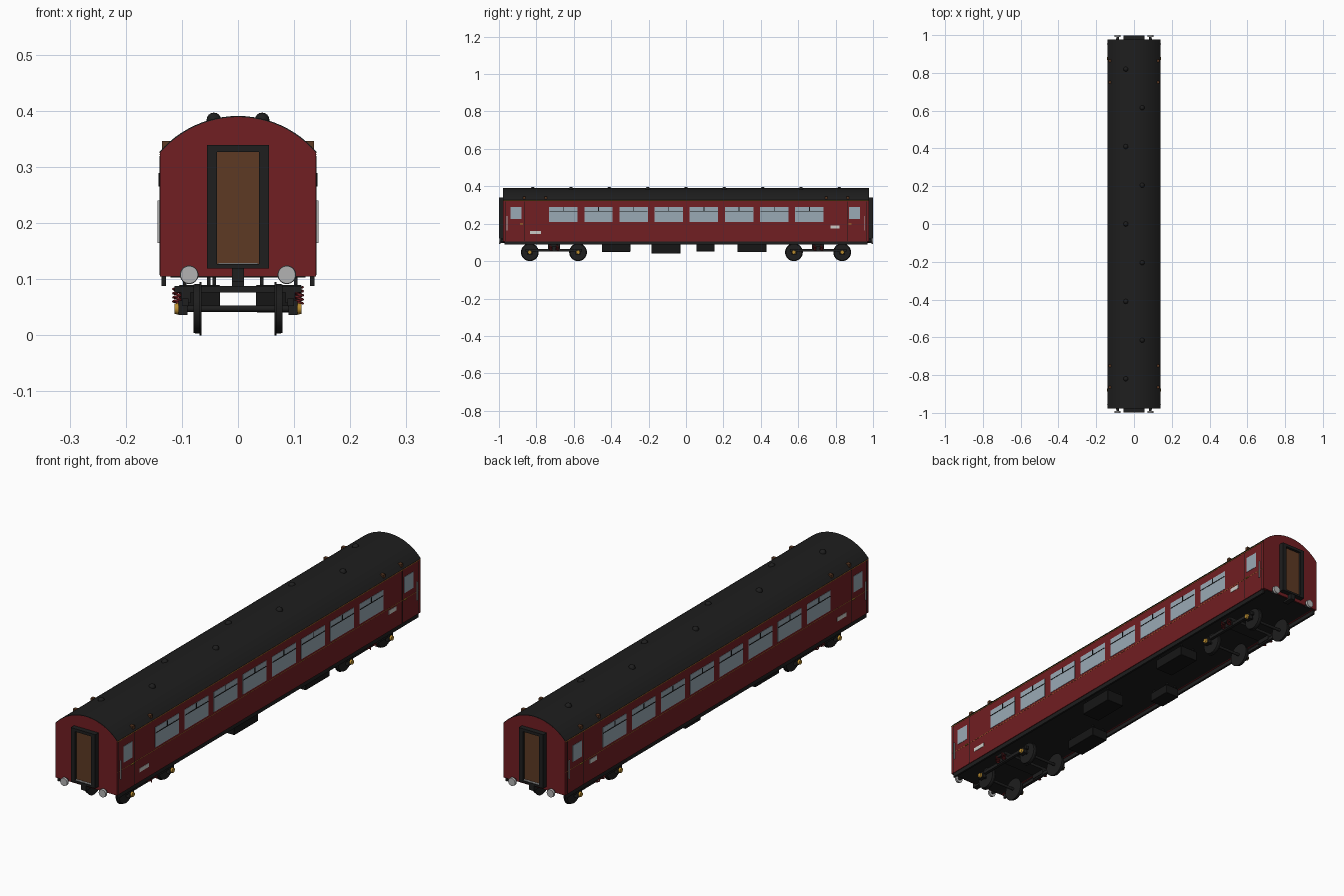
import bpy, bmesh, math
from mathutils import Matrix, Vector

if "Cube" in bpy.data.objects:
    bpy.data.objects.remove(bpy.data.objects["Cube"])

COL = {"red": (0.165, 0.013, 0.016, 1), "black": (0.013, 0.013, 0.013, 1),
       "glass": (0.32, 0.4, 0.46, 1), "gold": (0.5, 0.27, 0.03, 1),
       "brown": (0.11, 0.042, 0.017, 1), "silver": (0.45, 0.45, 0.45, 1),
       "white": (0.6, 0.6, 0.57, 1), "dark": (0.008, 0.008, 0.008, 1)}
MATS = {}
for key, c in COL.items():
    MATS[key] = bpy.data.materials.new(key)
    MATS[key].diffuse_color = c


def finish(name, bm, mat):
    me = bpy.data.meshes.new(name)
    bmesh.ops.recalc_face_normals(bm, faces=bm.faces)
    bm.to_mesh(me)
    bm.free()
    me.materials.append(MATS[mat])
    me.shade_smooth()
    me.set_sharp_from_angle(angle=math.radians(35))
    ob = bpy.data.objects.new(name, me)
    bpy.context.collection.objects.link(ob)
    return ob


def boxes(name, mat, items, mirror_x=False, mirror_y=False, bevel=0):
    """Boxes given as (x0, x1, y0, y1, z0, z1)."""
    bm = bmesh.new()
    for x0, x1, y0, y1, z0, z1 in items:
        for sx in ((1, -1) if mirror_x else (1,)):
            for sy in ((1, -1) if mirror_y else (1,)):
                c = Vector((sx * (x0 + x1) / 2, sy * (y0 + y1) / 2, (z0 + z1) / 2))
                size = Matrix.Diagonal((x1 - x0, y1 - y0, z1 - z0, 1))
                bmesh.ops.create_cube(bm, size=1, matrix=Matrix.Translation(c) @ size)
    ob = finish(name, bm, mat)
    if bevel:
        m = ob.modifiers.new("bevel", "BEVEL")
        m.width, m.segments = bevel, 2
    return ob


def rods(name, mat, items, seg=24):
    """Cylinders given as (start, end, radius at start, radius at end)."""
    bm = bmesh.new()
    for a, b, r0, r1 in items:
        a, b = Vector(a), Vector(b)
        d = b - a
        rot = d.to_track_quat("Z", "Y").to_matrix().to_4x4()
        bmesh.ops.create_cone(bm, cap_ends=True, segments=seg, radius1=r0, radius2=r1,
                              depth=d.length, matrix=Matrix.Translation((a + b) / 2) @ rot)
    return finish(name, bm, mat)


def extrude(name, mat, profile, y0, y1):
    """Closed xz profile swept along y."""
    bm = bmesh.new()
    f = bm.faces.new([bm.verts.new((x, y0, z)) for x, z in profile])
    r = bmesh.ops.extrude_face_region(bm, geom=[f])
    bmesh.ops.translate(bm, vec=(0, y1 - y0, 0),
                        verts=[v for v in r["geom"] if isinstance(v, bmesh.types.BMVert)])
    return finish(name, bm, mat)


def arch(r, half, zc, n=24):
    a = math.asin(half / r)
    return [(r * math.sin(t), zc + r * math.cos(t))
            for t in (a - 2 * a * i / n for i in range(n + 1))]


S = (-1, 1)
# body shell, roof skin and eaves
ZC = 0.389 - 0.183
extrude("coach_body", "red", [(0.139, 0.105)] + arch(0.183, 0.139, ZC) + [(-0.139, 0.105)], -0.978, 0.978)
extrude("roof", "black", arch(0.185, 0.1405, ZC) + arch(0.182, 0.138, ZC)[::-1], -0.9775, 0.9775)
boxes("eaves_lining", "gold", [(0.138, 0.1402, -0.975, 0.975, 0.3215, 0.3235)], True)
boxes("door_lamp_hoods", "brown", [(0.117, 0.135, y - 0.007, y + 0.007, 0.331, 0.346)
                                   for y in (0.75, 0.865)], True, True)

# roof ventilators
bm = bmesh.new()
for i in range(9):
    x, y = (-0.043 if i % 2 == 0 else 0.043), -0.82 + 0.205 * i
    bmesh.ops.create_uvsphere(bm, u_segments=16, v_segments=8, radius=1,
                              matrix=Matrix.Translation((x, y, 0.384)) @ Matrix.Diagonal((0.013, 0.013, 0.013, 1)))
finish("roof_ventilators", bm, "black")

# side windows with transoms and vent dividers
centres = [-0.656 + 0.188 * i for i in range(8)]
doors = [(-0.937, -0.88), (0.872, 0.93)]
panes = [(c - 0.076, c + 0.076, 0.208, 0.29) for c in centres] + [(a, b, 0.224, 0.29) for a, b in doors]
boxes("window_glass", "glass", [(0.13, 0.1403, *p) for p in panes], True)
boxes("window_transoms", "dark",
      [(0.137, 0.1415, c - 0.075, c + 0.075, 0.265, 0.268) for c in centres]
      + [(0.137, 0.1415, c - 0.002, c + 0.002, 0.268, 0.289) for c in centres], True)

# doors: seams, handles, lining, panels
boxes("door_seams", "dark", [(0.137, 0.1396, y - 0.0012, y + 0.0012, 0.108, 0.32)
                             for y in (-0.967, -0.865, 0.861, 0.963)], True)
boxes("grab_rails", "silver", [(0.138, 0.1435, y - 0.0015, y + 0.0015, 0.165, 0.24)
                               for y in (-0.957, 0.953)], True)
boxes("door_handles", "gold", [(0.138, 0.1435, y - 0.008, y + 0.008, 0.196, 0.2)
                               for y in (-0.88, 0.876)], True)
boxes("waist_lining", "gold", [(0.138, 0.1396, -0.975, 0.975, 0.198, 0.1992)], True)
boxes("side_panels", "white", [(0.138, 0.1402, -0.835, -0.775, 0.145, 0.161),
                               (0.138, 0.1402, 0.773, 0.82, 0.174, 0.191)], True)

# gangway ends
boxes("gangway_frame", "black", [(0.037, 0.055, 0.97, 0.999, 0.119, 0.339)], True, True)
boxes("gangway_crossbars", "black", [(-0.037, 0.037, 0.97, 0.999, 0.327, 0.339),
                                     (-0.037, 0.037, 0.97, 0.999, 0.119, 0.127)], False, True)
boxes("gangway_door", "brown", [(-0.037, 0.037, 0.97, 0.988, 0.127, 0.327)], False, True)
boxes("gangway_sill", "silver", [(-0.036, 0.036, 0.97, 0.996, 0.126, 0.129)], False, True)

# buffers and couplers
ends = [(x, s) for x in (-0.087, 0.087) for s in S]
rods("buffer_shanks", "black", [((x, s * 0.97, 0.108), (x, s * 0.993, 0.108), 0.008, 0.006) for x, s in ends])
rods("buffer_heads", "silver", [((x, s * 0.991, 0.108), (x, s * 1.0, 0.108), 0.0165, 0.0155) for x, s in ends], 32)
boxes("coupler", "black", [(-0.011, 0.011, 0.95, 0.996, 0.096, 0.121)], False, True)

# underframe: floor leaves a red strip of body inside each solebar
boxes("floor", "black", [(-0.12, 0.12, -0.974, 0.974, 0.1035, 0.11)])
boxes("solebars", "black", [(0.128, 0.136, -0.97, 0.97, 0.088, 0.107)], True)
gear = [(-0.105, -0.032, -0.45, -0.297, 0.05, 0.09), (0.032, 0.113, -0.185, -0.03, 0.041, 0.09),
        (-0.105, -0.042, 0.055, 0.153, 0.052, 0.09), (0.032, 0.113, 0.275, 0.43, 0.048, 0.09)]
boxes("equipment_boxes", "dark", gear, bevel=0.002)
boxes("equipment_hangers", "black", [(x - 0.003, x + 0.003, y - 0.003, y + 0.003, 0.085, 0.106)
                                     for a, b, c, d, _, _ in gear for x in (a + 0.01, b - 0.01)
                                     for y in (c + 0.01, d - 0.01)])

# bogies
axles = [s * y for s in S for y in (0.835, 0.577)]
wheels = []
for y in axles:
    for s in S:
        wheels += [((s * 0.068, y, 0.0475), (s * 0.079, y, 0.0475), 0.0445, 0.0435),
                   ((s * 0.065, y, 0.0475), (s * 0.0685, y, 0.0475), 0.0475, 0.0475)]
rods("wheels", "black", wheels, 40)
rods("axles", "black", [((-0.1, y, 0.0475), (0.1, y, 0.0475), 0.006, 0.006) for y in axles], 16)
boxes("bogie_frames", "black", [(0.088, 0.1, 0.555, 0.857, 0.052, 0.066)], True, True)
boxes("bogie_bolsters", "black", [(-0.113, 0.113, 0.675, 0.737, 0.076, 0.088),
                                  (-0.011, 0.011, 0.69, 0.722, 0.086, 0.106)], False, True)
boxes("bolster_brackets", "black", [(0.085, 0.102, 0.675, 0.737, 0.058, 0.08)], True, True)
boxes("axle_boxes", "black", [(0.09, 0.106, y - 0.014, y + 0.014, 0.036, 0.062) for y in axles], True)
rods("axle_caps", "gold", [((s * 0.104, y, 0.0475), (s * 0.113, y, 0.0475), 0.011, 0.009)
                           for y in axles for s in S])

# coil springs beside each bolster
for sx, sy, dy in ((a, b, c) for a in S for b in S for c in (-0.018, 0.018)):
    cu = bpy.data.curves.new("bogie_spring", "CURVE")
    cu.dimensions, cu.bevel_depth, cu.bevel_resolution = "3D", 0.002, 2
    sp = cu.splines.new("POLY")
    n = 64
    sp.points.add(n)
    for i, p in enumerate(sp.points):
        t = 2 * math.pi * 4 * i / n
        p.co = (sx * 0.108 + 0.0075 * math.cos(t), sy * 0.706 + dy + 0.0075 * math.sin(t), 0.057 + 0.029 * i / n, 1)
    cu.materials.append(MATS["red"])
    bpy.context.collection.objects.link(bpy.data.objects.new("bogie_spring", cu))

for m in bpy.data.materials:
    if m.users and not m.is_grease_pencil:
        m.use_nodes = True
        m.node_tree.nodes["Principled BSDF"].inputs["Base Color"].default_value = m.diffuse_color
